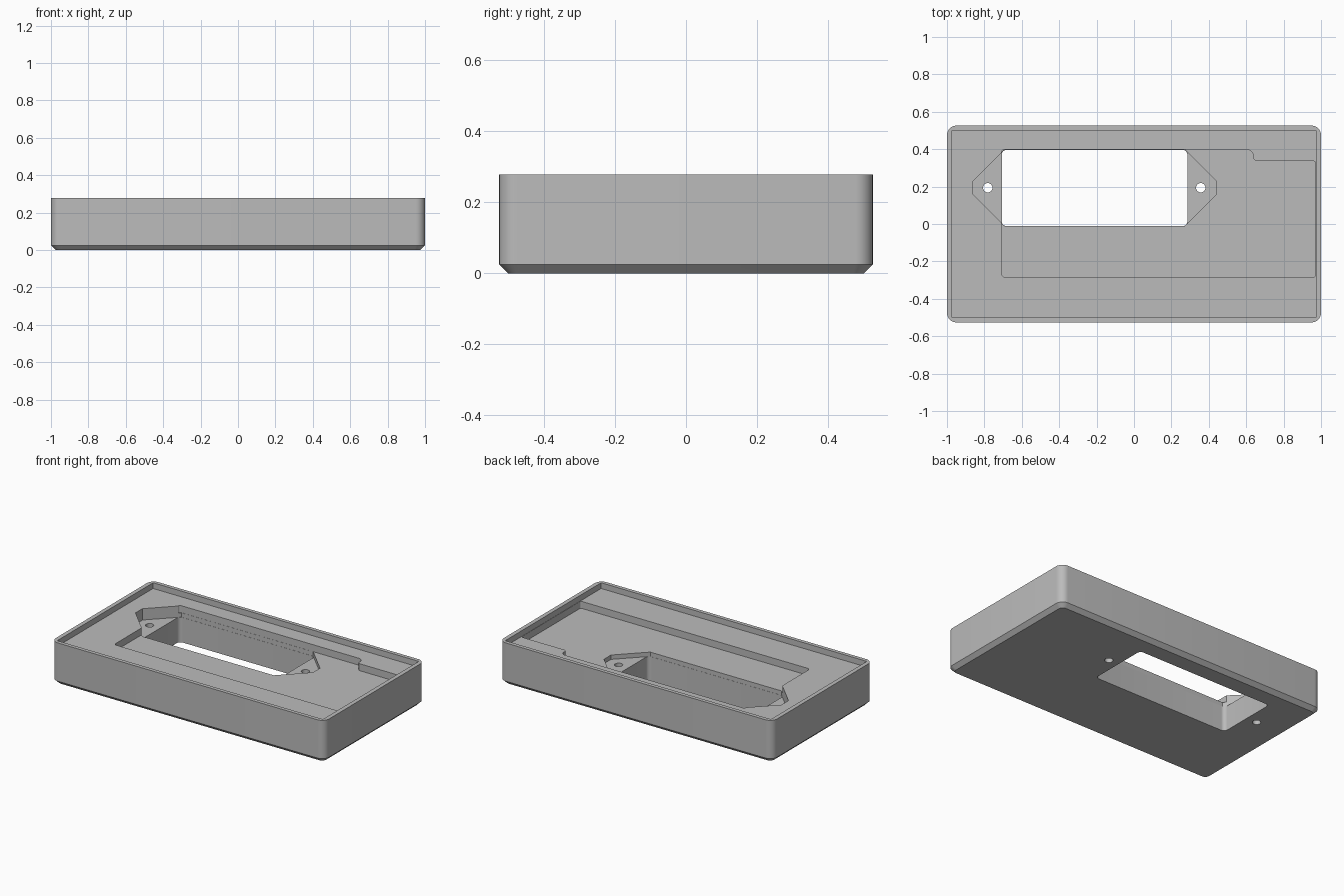
import bpy, bmesh, math
from mathutils import Vector

old = bpy.data.objects.get("Cube")
if old:
    bpy.data.objects.remove(old, do_unlink=True)

grey = bpy.data.materials.new("plain grey")
grey.use_nodes = True
colour = (0.5, 0.5, 0.5, 1)
grey.diffuse_color = colour
grey.node_tree.nodes["Principled BSDF"].inputs["Base Color"].default_value = colour


def rounded(points, steps=8):
    """Outline from (x, y, radius) corners, each rounded with an arc."""
    out = []
    for i, (x, y, r) in enumerate(points):
        c = Vector((x, y))
        if r == 0:
            out.append(c)
            continue
        a = (Vector(points[i - 1][:2]) - c).normalized()
        b = (Vector(points[(i + 1) % len(points)][:2]) - c).normalized()
        half = a.angle(b) / 2
        centre = c + (a + b).normalized() * (r / math.sin(half))
        start = c + a * (r / math.tan(half)) - centre
        end = c + b * (r / math.tan(half)) - centre
        sweep = start.angle_signed(end)
        for k in range(steps + 1):
            t = -sweep * k / steps
            out.append(centre + Vector((start.x * math.cos(t) - start.y * math.sin(t),
                                        start.x * math.sin(t) + start.y * math.cos(t))))
    return out


def box(x0, x1, y0, y1, r=0):
    return rounded([(x0, y0, r), (x1, y0, r), (x1, y1, r), (x0, y1, r)])


def loft(name, layers):
    """Closed solid through a stack of (outline, z) layers."""
    bm = bmesh.new()
    rings = [[bm.verts.new((p.x, p.y, z)) for p in outline] for outline, z in layers]
    n = len(rings[0])
    for low, high in zip(rings, rings[1:]):
        for i in range(n):
            j = (i + 1) % n
            bm.faces.new((low[i], low[j], high[j], high[i]))
    bm.faces.new(rings[0][::-1])
    bm.faces.new(rings[-1])
    bmesh.ops.recalc_face_normals(bm, faces=bm.faces)
    mesh = bpy.data.meshes.new(name)
    bm.to_mesh(mesh)
    bm.free()
    mesh.materials.append(grey)
    obj = bpy.data.objects.new(name, mesh)
    bpy.context.collection.objects.link(obj)
    return obj


def cut(target, outline, z0):
    """Cut an outline downwards through the top as far as z0."""
    cutter = loft("cutter", [(outline, z0), (outline, 0.4)])
    cutter.hide_render = True
    bpy.context.view_layer.objects.active = target
    mod = target.modifiers.new("cut", "BOOLEAN")
    mod.operation = "DIFFERENCE"
    mod.solver = "EXACT"
    mod.object = cutter
    bpy.ops.object.modifier_apply(modifier=mod.name)
    bpy.data.objects.remove(cutter, do_unlink=True)


# Housing block with rounded corners and a chamfered underside
W, D, H, C = 1.0, 0.526, 0.278, 0.025
body = box(-W, W, -D, D, 0.05)
base = box(C - W, W - C, C - D, D - C, 0.03)
housing = loft("housing", [(base, 0), (body, C), (body, H)])

# Lid recess inside the rim
cut(housing, box(-0.972, 0.972, -0.501, 0.501), 0.24)

# Stepped pocket reaching the right-hand rim
cut(housing, rounded([(-0.708, -0.284, 0.02), (0.97, -0.284, 0.012), (0.97, 0.337, 0.012),
                      (0.638, 0.337, 0.02), (0.638, 0.398, 0.035), (-0.708, 0.398, 0.015)]), 0.194)

# Six-sided seat for the mounting lugs
cut(housing, rounded([(-0.86, 0.157, 0), (-0.691, -0.012, 0), (0.27, -0.012, 0),
                      (0.439, 0.157, 0), (0.439, 0.23, 0), (0.272, 0.397, 0),
                      (-0.693, 0.397, 0), (-0.86, 0.23, 0)]), 0.165)

# Through opening
cut(housing, box(-0.707, 0.285, -0.011, 0.396, 0.025), -0.1)

# Screw holes
for x in (-0.782, 0.357):
    r = 0.025
    cut(housing, box(x - r, x + r, 0.194 - r, 0.194 + r, r * 0.999), -0.1)

# Smooth the rounded corners, keep the edges crisp
bpy.ops.object.select_all(action="DESELECT")
housing.select_set(True)
bpy.context.view_layer.objects.active = housing
bpy.ops.object.shade_smooth_by_angle(angle=math.radians(30))
